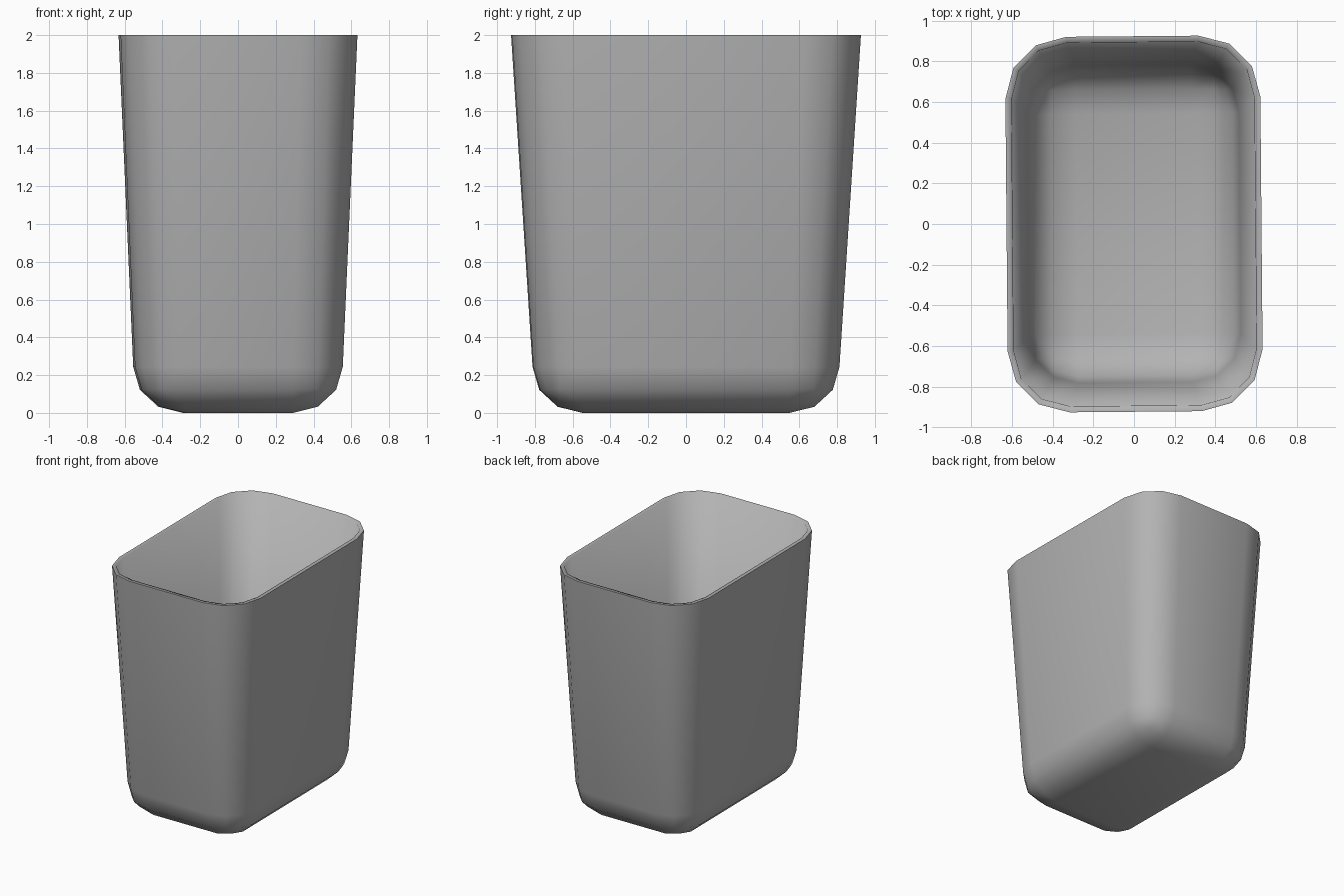
import bpy, bmesh, math
from mathutils import Matrix

if "Cube" in bpy.data.objects:
    bpy.data.objects.remove(bpy.data.objects["Cube"])

HX, HY, H, R = 0.55, 0.81, 2.0, 0.265   # half sizes low on the body, height, corner radius
FLARE = 1.14                            # rim size relative to the lower body

# Box with rounded vertical and bottom edges
bm = bmesh.new()
bmesh.ops.create_cube(bm, size=2)
for v in bm.verts:
    v.co = (v.co.x * HX, v.co.y * HY, (v.co.z + 1) * H / 2)
edges = [e for e in bm.edges if any(v.co.z < 0.01 for v in e.verts)]
bmesh.ops.bevel(bm, geom=edges, offset=R, offset_type='OFFSET', segments=3,
                profile=0.5, affect='EDGES')

# Open the top and flare the rim; squash the bottom curve slightly
tops = [f for f in bm.faces if all(v.co.z > H - 0.01 for v in f.verts)]
bmesh.ops.delete(bm, geom=tops, context='FACES')
for v in bm.verts:
    if v.co.z > H - 0.01:
        v.co.x *= FLARE
        v.co.y *= FLARE
    else:
        v.co.z *= 0.92
bmesh.ops.rotate(bm, verts=bm.verts, cent=(0, 0, 0),
                 matrix=Matrix.Rotation(math.radians(0.5), 3, 'Z'))
bmesh.ops.recalc_face_normals(bm, faces=bm.faces)
# make sure the floor faces down so the wall thickens inwards
floor = min(bm.faces, key=lambda f: f.calc_center_median().z)
if floor.normal.z > 0:
    bmesh.ops.reverse_faces(bm, faces=bm.faces)

mesh = bpy.data.meshes.new("waste_bin")
bm.to_mesh(mesh)
bm.free()
waste_bin = bpy.data.objects.new("waste_bin", mesh)
bpy.context.collection.objects.link(waste_bin)
bpy.context.view_layer.objects.active = waste_bin
waste_bin.select_set(True)

# Dark grey plastic
grey = bpy.data.materials.new("dark_grey")
grey.diffuse_color = (0.45, 0.45, 0.45, 1)
grey.use_nodes = True
grey.node_tree.nodes["Principled BSDF"].inputs["Base Color"].default_value = grey.diffuse_color
mesh.materials.append(grey)

# Wall thickness, keeping the outside size
solid = waste_bin.modifiers.new("wall", 'SOLIDIFY')
solid.thickness = 0.03
solid.offset = -1
bpy.ops.object.modifier_apply(modifier="wall")
for v in waste_bin.data.vertices:       # level the rim
    if v.co.z > H - 0.05:
        v.co.z = H
# the outer rim edge stays sharp, the inner one is softened
bpy.ops.object.shade_smooth_by_angle(angle=math.radians(90))
